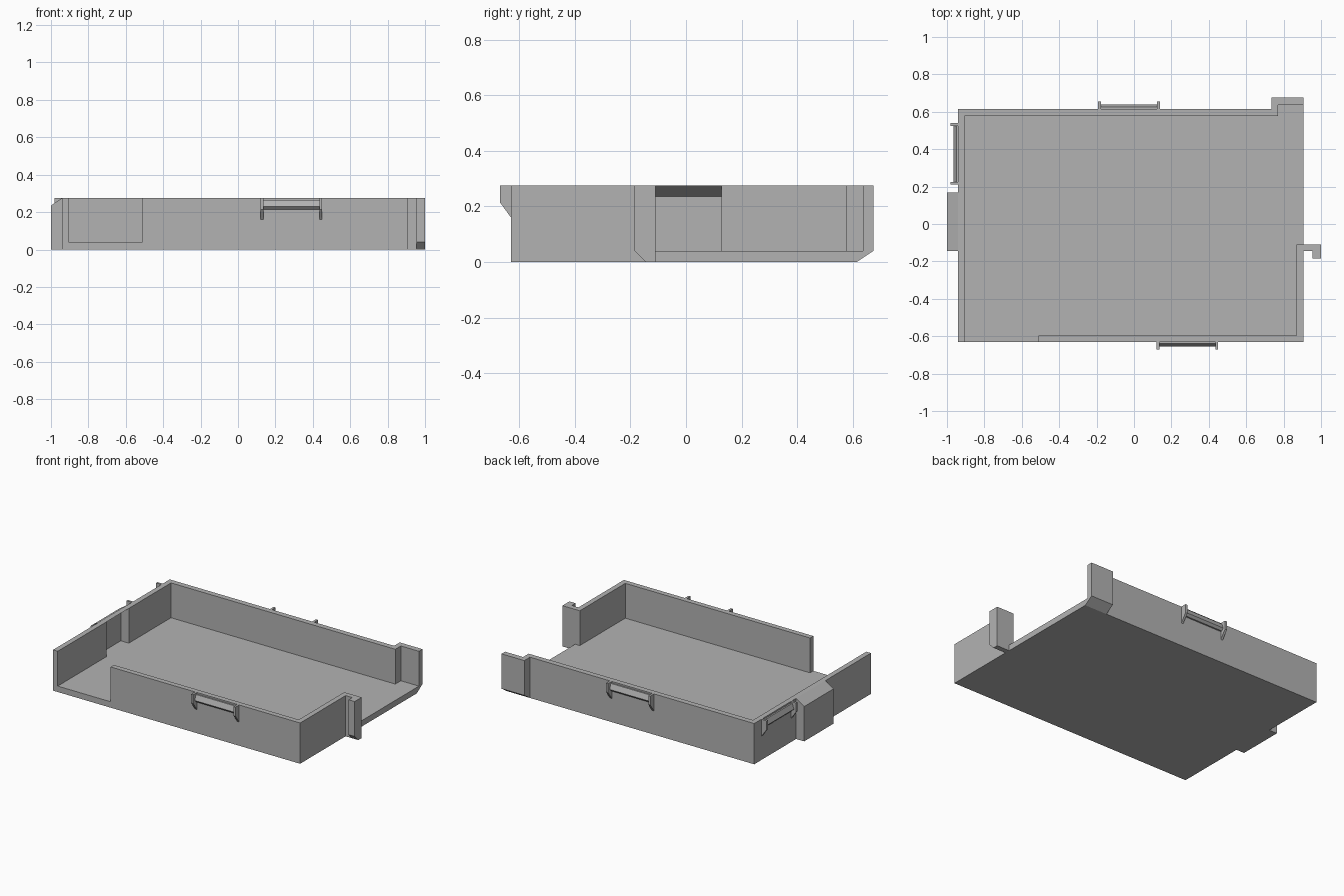
import bpy
import bmesh
from mathutils import Vector, Matrix

if "Cube" in bpy.data.objects:
    bpy.data.objects.remove(bpy.data.objects["Cube"], do_unlink=True)

TOP, FLOOR = 0.275, 0.04

grey = bpy.data.materials.new("plain grey")
grey.use_nodes = True
grey.diffuse_color = (0.45, 0.45, 0.45, 1)
grey.node_tree.nodes["Principled BSDF"].inputs["Base Color"].default_value = (0.45, 0.45, 0.45, 1)


def prism(name, outline, axis, start, end):
    """Extrude a flat outline along x, y or z; the outline uses the other two axes in order."""
    def place(a, b):
        co = [a, b]
        co.insert("xyz".index(axis), start)
        return co
    bm = bmesh.new()
    face = bm.faces.new([bm.verts.new(place(a, b)) for a, b in outline])
    shift = Vector([end - start if c == axis else 0 for c in "xyz"])
    new = bmesh.ops.extrude_face_region(bm, geom=[face])["geom"]
    bmesh.ops.translate(bm, vec=shift, verts=[v for v in new if isinstance(v, bmesh.types.BMVert)])
    bmesh.ops.recalc_face_normals(bm, faces=bm.faces)
    mesh = bpy.data.meshes.new(name)
    bm.to_mesh(mesh)
    bm.free()
    mesh.materials.append(grey)
    obj = bpy.data.objects.new(name, mesh)
    bpy.context.collection.objects.link(obj)
    return obj


def carve(target, cutter):
    """Subtract the cutter, apply the result and throw the cutter away."""
    mod = target.modifiers.new("cut", "BOOLEAN")
    mod.operation, mod.solver, mod.object = "DIFFERENCE", "EXACT", cutter
    bpy.context.view_layer.update()
    evaluated = target.evaluated_get(bpy.context.evaluated_depsgraph_get())
    mesh = bpy.data.meshes.new_from_object(evaluated)
    target.modifiers.clear()
    target.data = mesh
    bpy.data.objects.remove(cutter, do_unlink=True)


# Tray block with side bulge, rear corner step and hooked arm
tray = prism("tray", [
    (-0.94, -0.63), (0.905, -0.63), (0.905, -0.145), (0.955, -0.145), (0.955, -0.185),
    (1, -0.185), (1, -0.11), (0.905, -0.11), (0.905, 0.675), (0.735, 0.675),
    (0.735, 0.615), (-0.94, 0.615), (-0.94, 0.168), (-1, 0.168), (-1, -0.145),
    (-0.94, -0.145)], "z", 0, TOP)

# Main cavity, open along the rear part of the left side
carve(tray, prism("cavity", [
    (-0.905, -0.595), (0.87, -0.595), (0.87, -0.11), (1.1, -0.11), (1.1, 0.637),
    (0.77, 0.637), (0.77, 0.578), (-0.905, 0.578)], "z", FLOOR, 0.4))

# Opening in the front wall
carve(tray, prism("front_opening", [
    (-0.905, -0.7), (-0.51, -0.7), (-0.51, -0.5), (-0.905, -0.5)], "z", FLOOR, 0.4))

# Bulge: sloped roof outside, matching hollow inside
carve(tray, prism("bulge_roof", [
    (-1.03, 0.215), (-0.94, TOP), (-0.94, 0.3), (-1.03, 0.3)], "y", -0.16, 0.18))
carve(tray, prism("bulge_hollow", [
    (-0.965, FLOOR), (-0.965, 0.235), (-0.905, TOP), (-0.88, TOP), (-0.88, FLOOR)],
    "y", -0.11, 0.128))

# Bottom bevels of the rear step and the hook
carve(tray, prism("step_bevel", [
    (0.615, 0), (0.705, 0.06), (0.705, -0.02), (0.615, -0.02)], "x", 0.7, 0.95))
carve(tray, prism("hook_bevel", [
    (-0.145, 0), (-0.205, 0.06), (-0.205, -0.02), (-0.145, -0.02)], "x", 0.95, 1.05))

# Clips: two brackets and a catch bar, drawn outwards from a wall along +y
BRACKET = [(0, 0.16), (0.04, 0.215), (0.04, TOP), (0, TOP)]
BAR = [(0, 0.265), (0.01, 0.265), (0.024, 0.23), (0.01, 0.215), (0, 0.215)]
HALF, THICK = 0.165, 0.015


def clip(side, x, y, turn):
    parts = [
        prism(side + "_clip_bracket_a", BRACKET, "x", -HALF, THICK - HALF),
        prism(side + "_clip_bracket_b", BRACKET, "x", HALF - THICK, HALF),
        prism(side + "_clip_bar", BAR, "x", THICK - HALF, HALF - THICK)]
    for part in parts:
        part.data.transform(Matrix.Translation((x, y, 0)) @ Matrix.Rotation(turn, 4, "Z"))


clip("front", 0.285, -0.63, 3.14159265)
clip("back", -0.027, 0.615, 0)
clip("right", -0.94, 0.375, 3.14159265 / 2)
